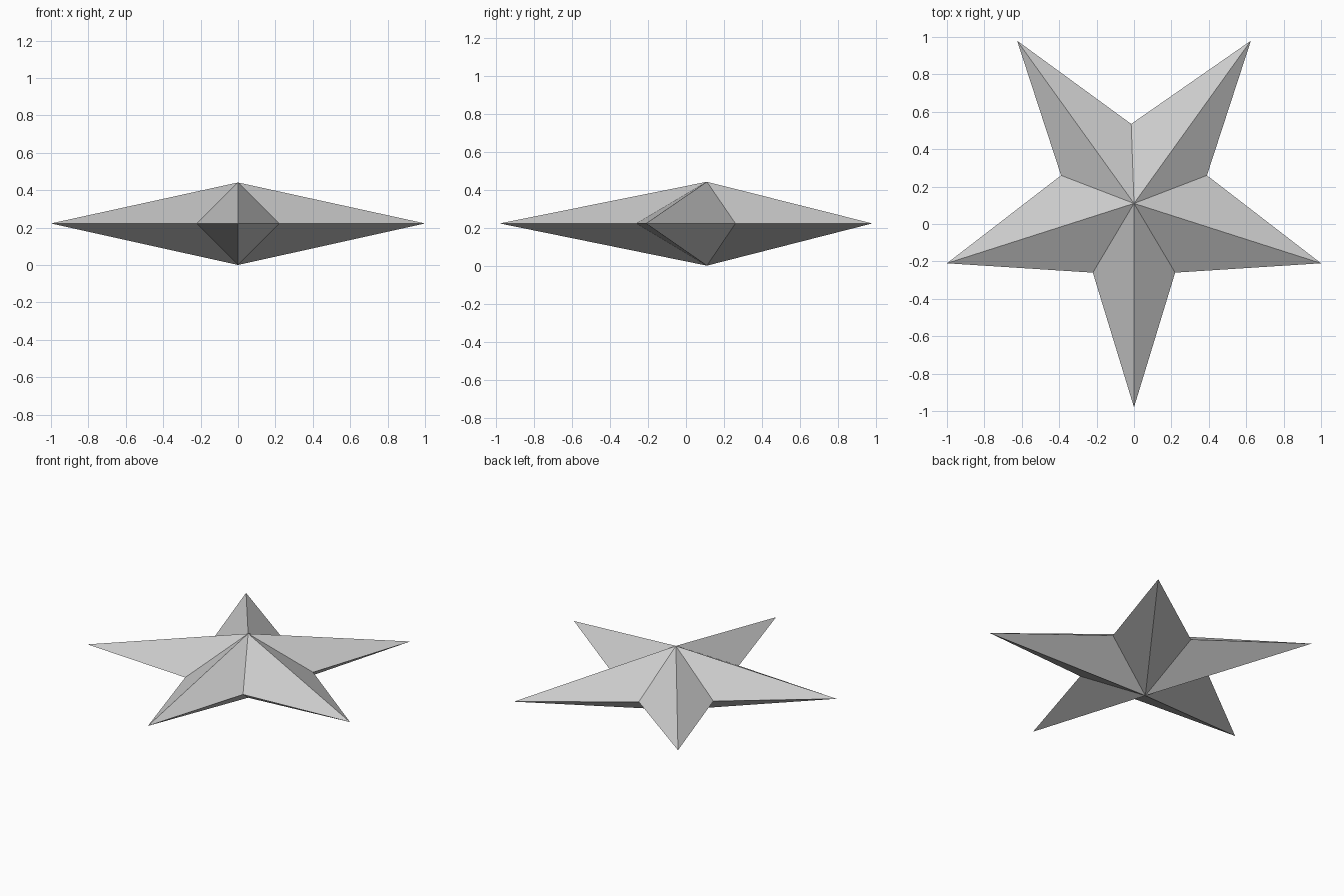
import bpy

if "Cube" in bpy.data.objects:
    bpy.data.objects.remove(bpy.data.objects["Cube"])

# Star outline: alternating tips and inner corners, counter-clockwise from the front tip
outline = [(0, -0.98), (0.22, -0.26), (1.0, -0.21), (0.39, 0.26), (0.625, 0.98),
           (-0.015, 0.535), (-0.625, 0.98), (-0.39, 0.26), (-1.0, -0.21), (-0.22, -0.26)]
mid_z, height, centre = 0.222, 0.441, (0, 0.11)
n = len(outline)

# Rim plus the upper and lower apex
verts = [(x, y, mid_z) for x, y in outline]
verts += [(*centre, height), (*centre, 0)]
top, bottom = n, n + 1

# Fan of flat triangles to each apex
faces = []
for i in range(n):
    j = (i + 1) % n
    faces += [(i, j, top), (j, i, bottom)]

mesh = bpy.data.meshes.new("star")
mesh.from_pydata(verts, [], faces)
mesh.update()
star = bpy.data.objects.new("star", mesh)
bpy.context.collection.objects.link(star)
